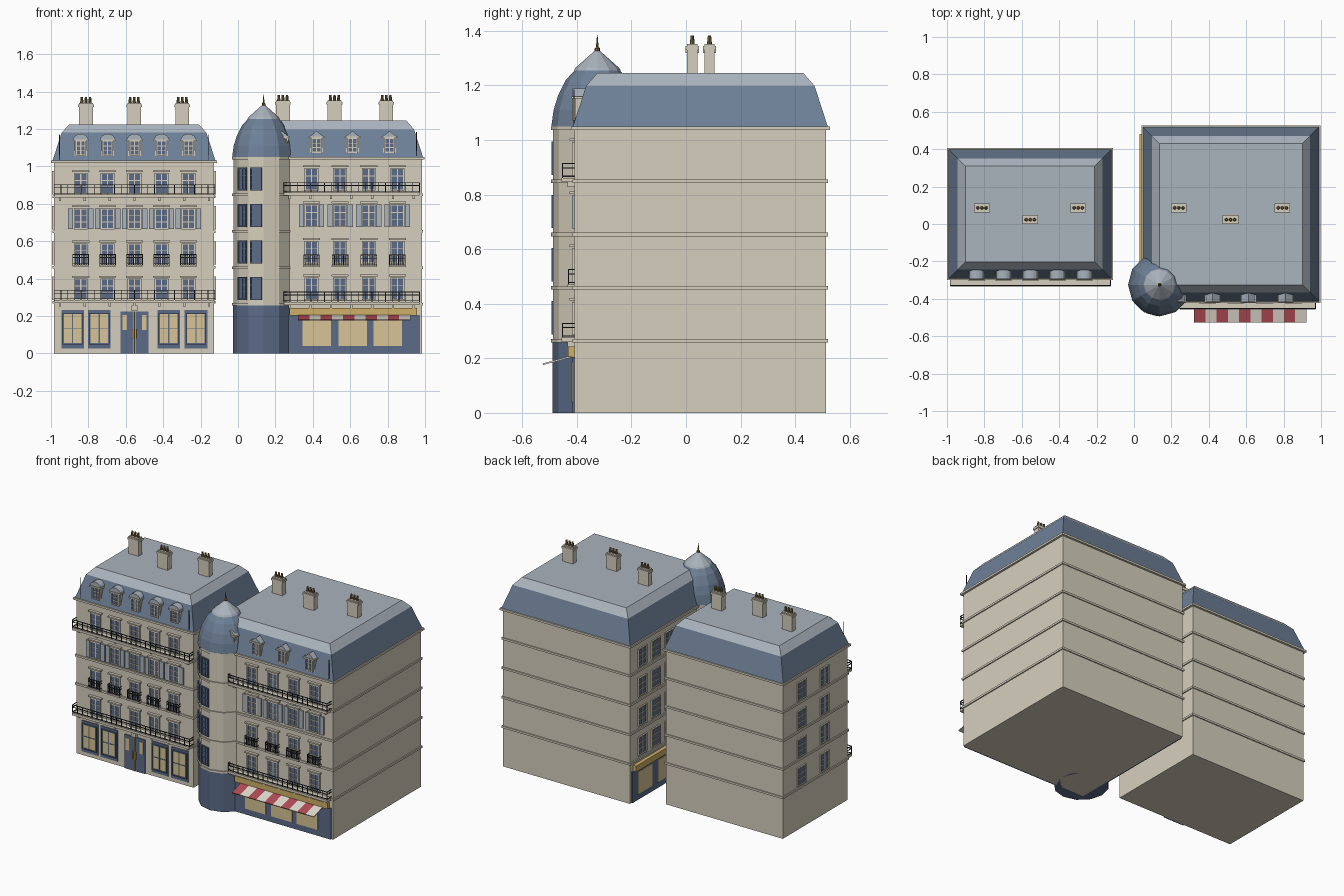
import bpy, bmesh
from math import pi, sin, cos, atan2, radians
from mathutils import Matrix, Vector

if "Cube" in bpy.data.objects:
    bpy.data.objects.remove(bpy.data.objects["Cube"])


def material(name, rgb):
    linear = [((c / 255 + 0.055) / 1.055) ** 2.4 for c in rgb] + [1]
    m = bpy.data.materials.new(name)
    m.use_nodes = True
    m.diffuse_color = linear
    m.node_tree.nodes["Principled BSDF"].inputs["Base Color"].default_value = linear
    return m


MAT = {
    "stone": material("cream stone", (214, 207, 189)),
    "slate": material("blue slate", (110, 128, 151)),
    "zinc": material("pale zinc", (170, 179, 189)),
    "blue": material("dark blue paint", (91, 107, 135)),
    "lit": material("warm lit glass", (215, 196, 150)),
    "gold": material("aged gold", (206, 176, 104)),
    "iron": material("black iron", (44, 48, 54)),
    "red": material("awning red", (180, 76, 86)),
    "white": material("awning white", (226, 220, 208)),
    "bronze": material("bronze", (124, 104, 62)),
}
PARTS = {}


def part(name, mat):
    return PARTS.setdefault((name, mat), bmesh.new())


def box(name, mat, x, y, z, frame=Matrix()):
    """Box between (low, high) pairs, placed by a frame."""
    lo, hi = zip(x, y, z)
    mid = [(a + b) / 2 for a, b in zip(lo, hi)]
    size = [abs(b - a) for a, b in zip(lo, hi)]
    bmesh.ops.create_cube(part(name, mat), size=1,
                          matrix=frame @ Matrix.Translation(mid) @ Matrix.Diagonal(size + [1]))


def loft(name, mat, rings):
    """Closed solid through rings of points."""
    bm = part(name, mat)
    loops = [[bm.verts.new(p) for p in ring] for ring in rings]
    for a, b in zip(loops, loops[1:]):
        for i in range(len(a)):
            j = (i + 1) % len(a)
            bm.faces.new((a[i], a[j], b[j], b[i]))
    bm.faces.new(loops[0][::-1])
    bm.faces.new(loops[-1])


def rect(x, y, z, inset):
    x0, x1, y0, y1 = x[0] + inset, x[1] - inset, y[0] + inset, y[1] - inset
    return [(x0, y0, z), (x1, y0, z), (x1, y1, z), (x0, y1, z)]


def ring(c, r, z, n=12):
    return [(c[0] + r * cos(2 * pi * i / n), c[1] + r * sin(2 * pi * i / n), z) for i in range(n)]


def wall(x, y, angle):
    """Frame on a wall: local x runs along it, local -y points outward."""
    return Matrix.Translation((x, y, 0)) @ Matrix.Rotation(angle, 4, "Z")


def window(tag, f, x, z, w, h, glass="blue", trim="stone", lintel=True, rows=3):
    x0, x1, z1, t = x - w / 2, x + w / 2, z + h, 0.007
    box(tag + "_glass", glass, (x0, x1), (-0.003, 0.002), (z, z1), f)
    n = tag + "_frames"
    for s in (x0 - t, x1):
        box(n, trim, (s, s + t), (-0.009, 0.002), (z - t, z1 + t), f)
    for s in (z - t, z1):
        box(n, trim, (x0, x1), (-0.009, 0.002), (s, s + t), f)
    box(n, trim, (x - 0.003, x + 0.003), (-0.006, 0), (z, z1), f)
    for i in range(1, rows):
        s = z + h * i / rows
        box(n, trim, (x0, x1), (-0.006, 0), (s - 0.002, s + 0.002), f)
    if lintel:
        box(tag + "_lintels", "stone", (x0 - 0.016, x1 + 0.016), (-0.018, 0), (z1 + 0.012, z1 + 0.021), f)


def railing(tag, f, x, z, h, depth, gap):
    for s in (z + 0.006, z + h * 0.7, z + h):
        box(tag, "iron", x, (-depth - 0.002, -depth + 0.002), (s - 0.002, s + 0.002), f)
        for e in x:
            box(tag, "iron", (e - 0.002, e + 0.002), (-depth, 0), (s - 0.002, s + 0.002), f)
    n = round((x[1] - x[0]) / gap)
    for i in range(n + 1):
        s = x[0] + (x[1] - x[0]) * i / n
        box(tag, "iron", (s - 0.0018, s + 0.0018), (-depth - 0.002, -depth + 0.002), (z, z + h), f)


def balcony(tag, f, x, z, depth):
    box(tag + "_balcony_slab", "stone", x, (-depth - 0.004, 0), (z - 0.008, z + 0.008), f)
    railing(tag + "_balcony_railing", f, x, z + 0.008, 0.052, depth, 0.036)
    for i in range(7):
        s = x[0] + 0.03 + (x[1] - x[0] - 0.06) * i / 6
        box(tag + "_brackets", "stone", (s - 0.006, s + 0.006), (-depth * 0.6, 0), (z - 0.026, z - 0.008), f)


def dormer(tag, f, x, z, arched):
    w, h = 0.034, 0.092
    box(tag + "_dormers", "stone", (x - w, x + w), (0.002, 0.07), (z, z + h), f)
    window(tag + "_dormer", f @ Matrix.Translation((0, 0.002, 0)), x, z + 0.014, 0.042, 0.068, lintel=False)
    # Rounded or gabled cap
    n = 8 if arched else 2
    cap = [(x + (w + 0.006) * cos(pi * i / n), z + h + 0.032 * sin(pi * i / n)) for i in range(n + 1)]
    loft(tag + "_dormer_caps", "zinc", [[f @ Vector((u, y, v)) for u, v in cap] for y in (0.1, -0.008)])
    box(tag + "_dormers", "stone", (x - w - 0.008, x + w + 0.008), (-0.012, 0.07), (z + h - 0.006, z + h + 0.003), f)


def chimney(tag, x, y, z, top):
    box(tag + "_chimneys", "stone", (x - 0.037, x + 0.037), (y - 0.019, y + 0.019), (z - 0.02, top))
    box(tag + "_chimneys", "stone", (x - 0.042, x + 0.042), (y - 0.024, y + 0.024), (top - 0.022, top - 0.008))
    for dx in (-0.022, 0, 0.022):
        c = (x + dx, y)
        loft(tag + "_chimney_pots", "bronze", [ring(c, 0.009, top, 8), ring(c, 0.006, top + 0.03, 8)])


def building(tag, x, y, floors, roof):
    """Walls, floor bands, cornice and mansard roof."""
    eave = floors[-1]
    box(tag + "_walls", "stone", x, y, (0, eave))
    for z in floors:
        g = 0.014 if z == eave else 0.007
        box(tag + "_bands", "stone", (x[0] - g, x[1] + g), (y[0] - g, y[1] + g), (z - 0.007, z + 0.006))
    loft(tag + "_roof_slopes", "slate", [rect(x, y, eave, -0.008), rect(x, y, roof[0], 0.042)])
    loft(tag + "_roof_top", "zinc", [rect(x, y, roof[0], 0.042), rect(x, y, roof[1], 0.083)])


def facade(tag, f, columns, floors, sill, h, ends):
    for row, z in enumerate(floors[:-1]):
        for c in columns:
            window(tag + "_window", f, c, z + sill, 0.06, h)
            if row == 1:
                railing(tag + "_window_guards", f, (c - 0.042, c + 0.042), z + 0.012, 0.055, 0.022, 0.012)
                box(tag + "_sills", "stone", (c - 0.045, c + 0.045), (-0.026, 0), (z + 0.002, z + 0.012), f)
            if row == 2:
                for s in (-0.054, 0.054):
                    box(tag + "_shutters", "zinc", (c + s - 0.014, c + s + 0.014), (-0.009, 0),
                        (z + sill - 0.006, z + sill + h + 0.006), f)
        if row in (0, 3):
            balcony(tag, f, ends, z + 0.004, 0.044)


# Left house
LX, LY = (-0.985, -0.127), (-0.285, 0.393)
LF = [0.274 + 0.188 * i for i in range(5)]
building("left_house", LX, LY, LF, (1.18, 1.225))
front = wall(0, LY[0], 0)
columns = [-0.553 + 0.144 * i for i in range(-2, 3)]
facade("left_house", front, columns, LF, 0.02, 0.1, (-0.982, -0.125))
for c in columns:
    dormer("left_house", front, c, 1.05, True)
for wx, angle, side in ((LX[0], -pi / 2, -1), (LX[1], pi / 2, 1)):
    f = wall(wx, 0, angle)
    for z in LF[:-1]:
        for y in (0.2, -0.04):
            window("left_house_side_window", f, y * side, z + 0.02, 0.075, 0.11, lintel=False)
for x, y in ((-0.813, 0.086), (-0.555, 0.023), (-0.298, 0.086)):
    chimney("left_house", x, y, 1.225, 1.34)

# Left house shop windows and double door
for c in (-0.884, -0.742, -0.37, -0.225):
    box("shop_surrounds", "blue", (c - 0.061, c + 0.061), (-0.006, 0), (0.027, 0.232), front)
    window("shop", front @ Matrix.Translation((0, -0.006, 0)), c, 0.055, 0.094, 0.155, "lit", "blue", False, 2)
for s in (-1, 1):
    x = -0.553 + s * 0.04
    box("door_leaves", "blue", (x - 0.035, x + 0.035), (-0.008, 0), (0, 0.224), front)
    box("door_glass", "lit", (x - 0.012 + s * 0.012, x + 0.012 + s * 0.012), (-0.011, 0), (0.125, 0.205), front)
    box("door_handles", "gold", (x - s * 0.03 - 0.003, x - s * 0.03 + 0.003), (-0.018, 0), (0.08, 0.13), front)
box("door_post", "gold", (-0.556, -0.55), (-0.011, 0), (0, 0.224), front)
box("door_keystone", "stone", (-0.57, -0.536), (-0.02, 0), (0.228, 0.255), front)

# Right house
RX, RY = (0.053, 0.983), (-0.408, 0.513)
RF = [0.264 + 0.195 * i for i in range(5)]
building("right_house", RX, RY, RF, (1.198, 1.245))
front = wall(0, RY[0], 0)
facade("right_house", front, [0.393 + 0.153 * i for i in range(4)], RF, 0.028, 0.108, (0.245, 0.97))
for c in (0.235, 0.42, 0.612, 0.81):
    dormer("right_house", front, c, 1.065, False)
side = wall(RX[0], 0, -pi / 2)
for z in RF[:-1]:
    for y in (0.385, 0.245, 0.105, -0.035):
        window("right_house_side_window", side, -y, z + 0.028, 0.075, 0.11, lintel=False)
for x, y in ((0.24, 0.086), (0.516, 0.023), (0.793, 0.086)):
    chimney("right_house", x, y, 1.245, 1.352)

# Corner shop front on two walls, with sign boards
for f, ends, signs, centres in ((front, (0.25, 0.972), (0.275, 0.958), (0.42, 0.613, 0.8)),
                                (side, (-0.495, 0.2), (-0.48, 0.2), (-0.37, -0.16, 0.05))):
    box("shop_front", "blue", ends, (-0.008, 0), (0, 0.205), f)
    box("shop_sign", "gold", signs, (-0.024, 0), (0.204, 0.244), f)
    for c in centres:
        box("shop_front_glass", "lit", (c - 0.076, c + 0.076), (-0.012, 0), (0.04, 0.186), f)

# Striped awning
tilt = Matrix.Translation((0.322, RY[0], 0.21)) @ Matrix.Rotation(atan2(0.032, 0.117), 4, "X")
for i in range(10):
    box("awning_stripes", "white" if i % 2 else "red", (i * 0.06, i * 0.06 + 0.06), (-0.121, 0), (-0.003, 0.003), tilt)

# Corner tower with domed roof and spire
C, R = (0.137, -0.325), 0.162
loft("tower_base", "blue", [ring(C, R + 0.002, 0), ring(C, R + 0.002, 0.26)])
loft("tower_wall", "stone", [ring(C, R, 0.26), ring(C, R, 1.044)])
for z in RF:
    loft("tower_bands", "stone", [ring(C, R + 0.007, z - 0.007), ring(C, R + 0.007, z + 0.006)])
dome = ((0.169, 1.045), (0.16, 1.11), (0.143, 1.165), (0.115, 1.22), (0.08, 1.258))
loft("tower_roof", "slate", [ring(C, r, z) for r, z in dome])
loft("tower_cap", "zinc", [ring(C, 0.086, 1.254), ring(C, 0.08, 1.264), ring(C, 0.008, 1.328)])
loft("tower_spire", "bronze", [ring(C, r, z, 8) for r, z in ((0.01, 1.315), (0.01, 1.335), (0.005, 1.34), (0.001, 1.385))])
for degrees in (15, 45):
    a = radians(degrees)
    apothem = R * cos(pi / 12)
    f = wall(C[0] - apothem * sin(a), C[1] - apothem * cos(a), -a)
    for z in RF[:-1]:
        window("tower_window", f, 0, z + 0.03, 0.05, 0.108, trim="blue", lintel=False)

# Iron rods at the roof corners
for x, y, z in ((-0.955, -0.288, 1.03), (-0.157, -0.288, 1.03), (0.955, -0.41, 1.045)):
    box("roof_rods", "iron", (x - 0.002, x + 0.002), (y - 0.002, y + 0.002), (z, z + 0.14))

# Turn every collected part into an object
for (name, mat), bm in PARTS.items():
    bmesh.ops.recalc_face_normals(bm, faces=bm.faces[:])
    mesh = bpy.data.meshes.new(name)
    bm.to_mesh(mesh)
    bm.free()
    mesh.materials.append(MAT[mat])
    bpy.context.scene.collection.objects.link(bpy.data.objects.new(name, mesh))
